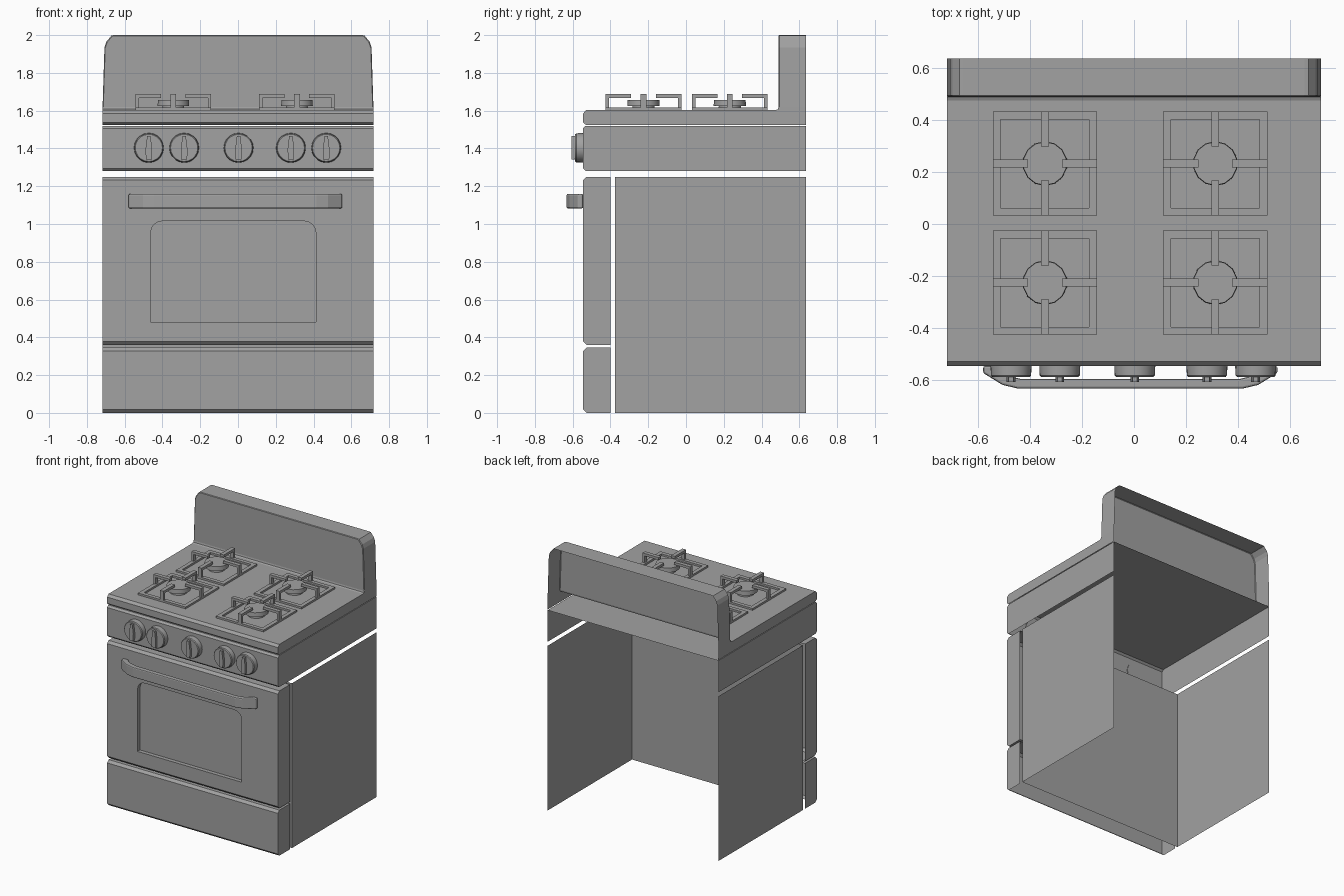
import bpy, bmesh, math
from mathutils import Matrix, Vector

if "Cube" in bpy.data.objects:
    bpy.data.objects.remove(bpy.data.objects["Cube"])

W = 0.717          # half width of the stove
BACK = 0.635
GREY = bpy.data.materials.new("dark_grey")
GREY.diffuse_color = (0.36, 0.36, 0.36, 1)
GREY.use_nodes = True
GREY.node_tree.nodes["Principled BSDF"].inputs["Base Color"].default_value = GREY.diffuse_color


def finish(bm, name, smooth=False, bevel=0, segs=1):
    bmesh.ops.recalc_face_normals(bm, faces=bm.faces)
    me = bpy.data.meshes.new(name)
    bm.to_mesh(me)
    bm.free()
    me.materials.append(GREY)
    ob = bpy.data.objects.new(name, me)
    bpy.context.collection.objects.link(ob)
    if bevel:
        m = ob.modifiers.new("bevel", 'BEVEL')
        m.width, m.segments = bevel, segs
        m.limit_method = 'ANGLE'
    if smooth:
        bpy.context.view_layer.objects.active = ob
        ob.select_set(True)
        bpy.ops.object.shade_smooth_by_angle(angle=math.radians(35))
        ob.select_set(False)
    return ob


def shell(profile, tail=()):
    """Open sheet along a (y, z) profile across the width, with both ends capped."""
    bm = bmesh.new()
    ends = [[bm.verts.new((x, y, z)) for y, z in profile] for x in (-W, W)]
    for i in range(len(profile) - 1):
        bm.faces.new((ends[0][i], ends[0][i + 1], ends[1][i + 1], ends[1][i]))
    for x, end in zip((-W, W), ends):
        bm.faces.new(end + [bm.verts.new((x, y, z)) for y, z in tail])
    return bm


def prism(bm, pts, axis, lo, hi):
    """Closed prism of a 2D outline: axis 'z' takes (x, y), axis 'y' takes (x, z)."""
    def at(p, h):
        return (p[0], p[1], h) if axis == 'z' else (p[0], h, p[1])
    a, b = ([bm.verts.new(at(p, h)) for p in pts] for h in (lo, hi))
    bm.faces.new(a)
    bm.faces.new(b)
    for i in range(len(pts)):
        j = (i + 1) % len(pts)
        bm.faces.new((a[i], a[j], b[j], b[i]))


def box(bm, x0, x1, y0, y1, z0, z1):
    prism(bm, [(x0, y0), (x1, y0), (x1, y1), (x0, y1)], 'z', z0, z1)


def front_profile(z0, z1, back, f=-0.545, c=0.018):
    return [(back, z1), (f + c, z1), (f, z1 - c), (f, z0 + c), (f + c, z0)]


# Body: two sides and a front sheet, open at back, top and bottom
bm = bmesh.new()
plan = [(-W, BACK), (-W, -0.377), (W, -0.377), (W, BACK)]
lo, hi = ([bm.verts.new((x, y, z)) for x, y in plan] for z in (0, 1.25))
for i in range(3):
    bm.faces.new((lo[i], lo[i + 1], hi[i + 1], hi[i]))
finish(bm, "body")

# Bottom drawer and control housing, open below and behind
finish(shell(front_profile(0, 0.345, -0.40), [(-0.40, 0)]), "drawer")
finish(shell(front_profile(1.28, 1.52, BACK, c=0.014), [(BACK, 1.28)]), "control_housing")

# Oven door with a recessed window, rounded at the top corners
bm = shell(front_profile(0.36, 1.25, -0.40) + [(-0.40, 0.36)])
front = next(f for f in bm.faces if all(abs(v.co.y + 0.545) < 1e-5 for v in f.verts))
rim = list(front.edges)
bmesh.ops.delete(bm, geom=[front], context='FACES_ONLY')
r, wx, wz = 0.06, 0.437, 1.015
half = [(wx, 0.482)] + [(wx - r + r * math.cos(a), wz - r + r * math.sin(a))
                        for a in (math.pi / 8 * k for k in range(5))]
outline = [(x - 0.025, z) for x, z in half] + [(-x - 0.025, z) for x, z in reversed(half)]
outer, inner = ([bm.verts.new((x, y, z)) for x, z in outline] for y in (-0.545, -0.515))
n = len(outline)
for i in range(n):
    j = (i + 1) % n
    bm.faces.new((outer[i], outer[j], inner[j], inner[i]))
    rim.append(bm.edges.get((outer[i], outer[j])))
bm.faces.new(inner)
bmesh.ops.triangle_fill(bm, edges=rim, use_beauty=True, normal=Vector((0, -1, 0)))
finish(bm, "oven_door")

# Cooktop sheet, curving up into the backguard
top = [(-0.53, 1.525), (-0.545, 1.537), (-0.545, 1.585), (-0.528, 1.603),
       (0.475, 1.603), (0.487, 1.608), (0.49, 1.62)]
finish(shell(top, [(BACK, 1.62), (BACK, 1.525)]), "cooktop")

# Backguard: tapered front sheet with sides and top, hollow behind
bm = bmesh.new()
side = [(W, 1.62), (0.707, 1.935), (0.697, 1.965), (0.67, 1.998), (0.655, 2.0)]
arch = side + [(-x, z) for x, z in reversed(side)]
rings = []
for y, k in ((BACK, 0), (0.494, 0), (0.49, 0.004)):
    rings.append([bm.verts.new((x - math.copysign(k, x), y, z - (k if z > 1.9 else 0)))
                  for x, z in arch])
for a, b in zip(rings, rings[1:]):
    for i in range(len(arch) - 1):
        bm.faces.new((a[i], a[i + 1], b[i + 1], b[i]))
bm.faces.new(rings[-1])
finish(bm, "backguard")

# Door handle: bowed bar
bm = bmesh.new()
bow = [(0.565, -0.545), (0.565, -0.572), (0.49, -0.618), (0.43, -0.632),
       (0.42, -0.595), (0.48, -0.58), (0.515, -0.56), (0.52, -0.545)]
o, i_ = bow[:4], bow[4:]
loop = o + [(-x, y) for x, y in reversed(o)] + [(-x, y) for x, y in reversed(i_)] + i_
prism(bm, [(x - 0.014, y) for x, y in loop], 'z', 1.082, 1.16)
finish(bm, "door_handle", bevel=0.011, segs=2)

# Control knobs with raised pointers
turn = Matrix.Rotation(math.pi / 2, 4, 'X')
for k, x in enumerate((-0.472, -0.285, 0.003, 0.28, 0.467), 1):
    bm = bmesh.new()
    for r1, r2, y, d in ((0.079, 0.077, -0.5605, 0.041), (0.077, 0.072, -0.584, 0.006)):
        bmesh.ops.create_cone(bm, cap_ends=True, segments=20, radius1=r1, radius2=r2,
                              depth=d, matrix=Matrix.Translation((x, y, 1.403)) @ turn)
    prism(bm, [(x - 0.016, 1.342), (x + 0.016, 1.342), (x + 0.017, 1.40), (x + 0.009, 1.465),
               (x - 0.009, 1.465), (x - 0.017, 1.40)], 'y', -0.606, -0.58)
    finish(bm, f"knob_{k}", smooth=True)

# Burners and pot grates
k = 0
for cx in (-0.342, 0.312):
    for cy in (-0.225, 0.232):
        k += 1
        bm = bmesh.new()
        for rad, z0, z1 in ((0.06, 1.60, 1.63), (0.086, 1.625, 1.657)):
            bmesh.ops.create_cone(bm, cap_ends=True, segments=14, radius1=rad, radius2=rad * 0.97,
                                  depth=z1 - z0, matrix=Matrix.Translation((cx, cy, (z0 + z1) / 2)))
        finish(bm, f"burner_{k}", smooth=True)
        bm = bmesh.new()
        for q in range(4):
            start = len(bm.verts)
            # frame side, then an upright leg bent in over the burner
            box(bm, -0.20, 0.17, -0.20, -0.17, 1.60, 1.617)
            arm = [(0.20, 1.60), (0.20, 1.687), (0.065, 1.687), (0.065, 1.668),
                   (0.182, 1.668), (0.182, 1.60)]
            prism(bm, arm, 'y', -0.015, 0.015)
            bm.verts.ensure_lookup_table()
            bmesh.ops.rotate(bm, verts=bm.verts[start:], cent=(0, 0, 0),
                             matrix=Matrix.Rotation(q * math.pi / 2, 3, 'Z'))
        bmesh.ops.translate(bm, verts=bm.verts, vec=(cx, cy, 0))
        finish(bm, f"grate_{k}")
